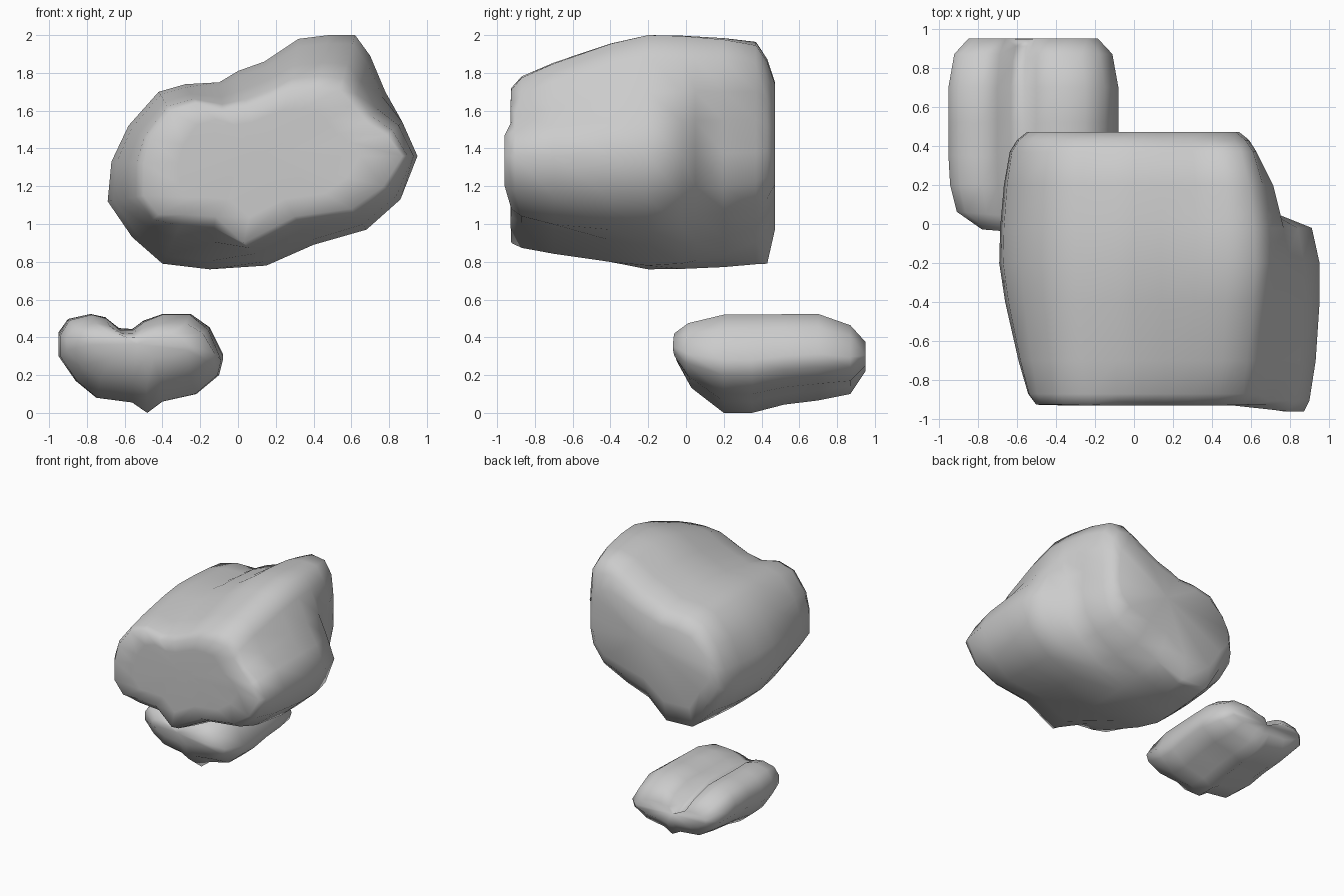
import bpy, bmesh

if "Cube" in bpy.data.objects:
    bpy.data.objects.remove(bpy.data.objects["Cube"])


def loft(name, rings):
    """Skin a list of closed rings and close both ends with a fan."""
    bm = bmesh.new()
    loops = [[bm.verts.new(p) for p in ring] for ring in rings]
    n = len(loops[0])
    for a, b in zip(loops, loops[1:]):
        for i in range(n):
            j = (i + 1) % n
            bm.faces.new((a[i], a[j], b[j], b[i]))
    for loop in (loops[0], loops[-1]):
        mid = bm.verts.new([sum(v.co[k] for v in loop) / n for k in range(3)])
        for i in range(n):
            bm.faces.new((loop[i], loop[(i + 1) % n], mid))
    bmesh.ops.recalc_face_normals(bm, faces=bm.faces)
    mesh = bpy.data.meshes.new(name)
    bm.to_mesh(mesh)
    bm.free()
    for f in mesh.polygons:
        f.use_smooth = True
    ob = bpy.data.objects.new(name, mesh)
    bpy.context.collection.objects.link(ob)
    return ob


def blend(a, b, t, t_lobe=None):
    """Mix two outlines; the right-hand lobe may use its own factor."""
    out = []
    for i, (p, q) in enumerate(zip(a, b)):
        k = t_lobe if t_lobe is not None and 13 <= i <= 16 else t
        out.append((p[0] + (q[0] - p[0]) * k, p[1] + (q[1] - p[1]) * k))
    return out


def scaled(outline, c, sx, sz):
    return [(c[0] + (x - c[0]) * sx, c[1] + (z - c[1]) * sz) for x, z in outline]


# Large cloud: front rim, widest outline and back rim
front = [(-.5, 1.15), (-.5, 1.32), (-.47, 1.45), (-.36, 1.6), (-.22, 1.64), (-.08, 1.6),
         (.05, 1.62), (.17, 1.67), (.28, 1.71), (.42, 1.72), (.54, 1.71), (.61, 1.63),
         (.68, 1.54), (.79, 1.47), (.87, 1.36), (.77, 1.2), (.6, 1.08), (.3, 1.04),
         (.03, .9), (-.12, 1.04), (-.28, 1.05), (-.42, 1.05)]
middle = [(-.69, 1.12), (-.67, 1.33), (-.58, 1.52), (-.42, 1.7), (-.28, 1.74), (-.1, 1.75),
          (0, 1.81), (.14, 1.86), (.32, 1.98), (.48, 2), (.62, 2), (.7, 1.89),
          (.78, 1.7), (.87, 1.54), (.95, 1.36), (.86, 1.13), (.68, .97), (.4, .89),
          (.15, .78), (-.15, .76), (-.4, .79), (-.56, .93)]
back = [(-.63, 1.15), (-.62, 1.33), (-.55, 1.5), (-.42, 1.66), (-.26, 1.7), (-.1, 1.7),
        (0, 1.75), (.14, 1.8), (.3, 1.9), (.42, 1.96), (.54, 1.94), (.6, 1.84),
        (.61, 1.7), (.62, 1.55), (.62, 1.38), (.59, 1.22), (.5, 1.08), (.28, .99),
        (.08, .92), (-.12, .79), (-.36, .8), (-.53, .97)]
sections = [(-.93, scaled(front, (.13, 1.35), .7, .7)), (-.925, front)]
for y, t, lobe in ((-.87, .22, .35), (-.7, .48, .75), (-.4, .84, 1), (-.2, 1, 1)):
    sections.append((y, blend(front, middle, t, lobe)))
for y, t, lobe in ((-.02, .08, .12), (.05, .18, .65), (.2, .4, .8), (.37, .9, 1)):
    sections.append((y, blend(middle, back, t, lobe)))
# Rounded back, keeping a small foot low down on the left
for y, sx, sz, foot in ((.43, .95, .84, 1), (.47, .87, .62, .72)):
    ring = scaled(back, (0, 1.42), sx, sz)
    for i in (19, 20):
        ring[i] = (back[i][0], 1.42 + (back[i][1] - 1.42) * foot)
    sections.append((y, ring))
# The right lobe pushes slightly further forward than the rest
loft("large_cloud", [[(x, y - (.035 if y < -.8 and x > .7 else 0), z) for x, z in o]
                     for y, o in sections])

# Small cloud: one two-lobed outline, tapered towards both ends
outline = [(-.95, .3), (-.95, .41), (-.9, .49), (-.78, .52), (-.7, .5), (-.63, .44),
           (-.56, .435), (-.5, .48), (-.4, .52), (-.25, .52), (-.15, .44), (-.08, .28),
           (-.1, .2), (-.22, .1), (-.4, .06), (-.48, .0), (-.56, .055), (-.75, .08),
           (-.86, .17)]
tapers = [(-.05, .6, .28, .36), (.03, .9, .66, .33), (.2, .98, 1, .3), (.35, 1, 1, .3),
          (.52, 1, .92, .32), (.7, 1, .88, .33), (.87, .93, .7, .31), (.95, .76, .3, .31)]
rings = []
for y, sx, sz, mid in tapers:
    slant = -.08 if y < .1 else 0
    ring = scaled([(x, z - .3) for x, z in outline], (-.52, 0), sx, sz)
    # The groove between the lobes deepens towards the back
    rings.append([(x, y + slant * (x + .5) - (.04 if y > .8 and i in (5, 6) else 0),
                   mid + z - (.05 if y > .6 and i in (5, 6) else 0))
                  for i, (x, z) in enumerate(ring)])
loft("small_cloud", rings)
